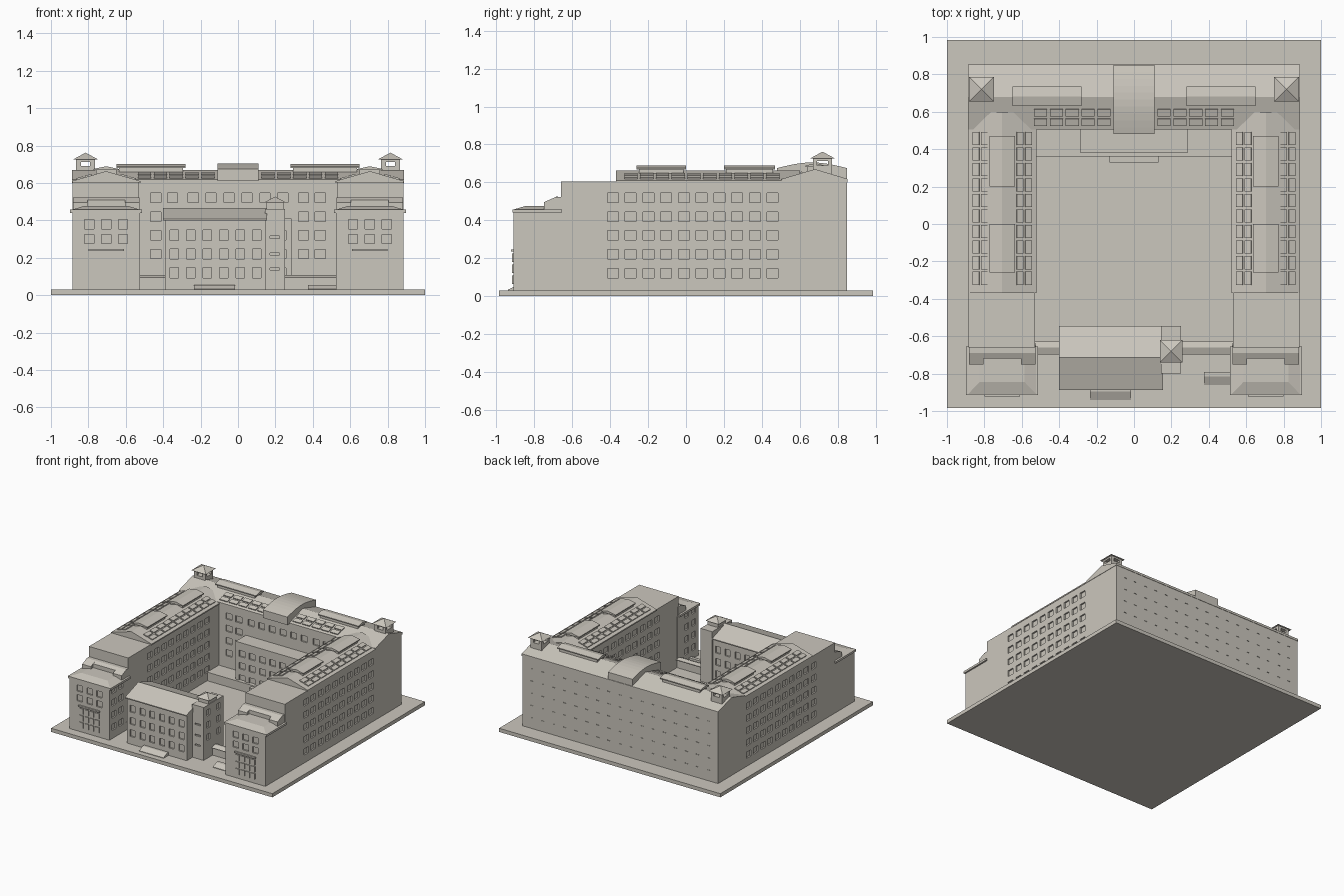
import bpy, bmesh, math
from mathutils import Matrix, Vector

if "Cube" in bpy.data.objects:
    bpy.data.objects.remove(bpy.data.objects["Cube"])

stone = bpy.data.materials.new("warm_grey_stone")
stone.diffuse_color = (0.60, 0.57, 0.51, 1)
stone.use_nodes = True
stone.node_tree.nodes["Principled BSDF"].inputs["Base Color"].default_value = stone.diffuse_color


def finish(name, bm):
    bmesh.ops.recalc_face_normals(bm, faces=bm.faces)
    me = bpy.data.meshes.new(name)
    bm.to_mesh(me)
    bm.free()
    me.materials.append(stone)
    ob = bpy.data.objects.new(name, me)
    bpy.context.collection.objects.link(ob)
    return ob


def add_box(bm, x0, x1, y0, y1, z0, z1):
    m = Matrix.Translation(((x0 + x1) / 2, (y0 + y1) / 2, (z0 + z1) / 2)) @ \
        Matrix.Diagonal((abs(x1 - x0), abs(y1 - y0), abs(z1 - z0), 1))
    bmesh.ops.create_cube(bm, size=1, matrix=m)


def boxes(name, items):
    bm = bmesh.new()
    for b in items:
        add_box(bm, *b)
    return finish(name, bm)


def extrude(name, pts, vec):
    """Closed 3D outline swept along vec."""
    bm = bmesh.new()
    f = bm.faces.new([bm.verts.new(p) for p in pts])
    r = bmesh.ops.extrude_face_region(bm, geom=[f])
    bmesh.ops.translate(bm, vec=vec, verts=[v for v in r["geom"] if isinstance(v, bmesh.types.BMVert)])
    return finish(name, bm)


def along_x(name, x0, x1, yz):
    return extrude(name, [(x0, y, z) for y, z in yz], (x1 - x0, 0, 0))


def along_y(name, y0, y1, xz):
    return extrude(name, [(x, y0, z) for x, z in xz], (0, y1 - y0, 0))


def frustum(name, lo, hi, z0, z1):
    """Hipped solid between two rectangles (x0, x1, y0, y1)."""
    bm = bmesh.new()
    ring = lambda r, z: [bm.verts.new((r[i], r[j], z)) for i, j in ((0, 2), (1, 2), (1, 3), (0, 3))]
    a, b = ring(lo, z0), ring(hi, z1)
    bm.faces.new(a)
    bm.faces.new(b)
    for i in range(4):
        j = (i + 1) % 4
        bm.faces.new((a[i], a[j], b[j], b[i]))
    bmesh.ops.remove_doubles(bm, verts=bm.verts, dist=1e-5)
    return finish(name, bm)


def carve(ob, items):
    """Cut window recesses into a solid."""
    cutter = boxes("window_cutter", items)
    cutter.hide_render = True
    mod = ob.modifiers.new("windows", 'BOOLEAN')
    mod.operation, mod.solver, mod.object = 'DIFFERENCE', 'EXACT', cutter
    bpy.context.view_layer.objects.active = ob
    bpy.ops.object.modifier_apply(modifier=mod.name)
    bpy.data.objects.remove(cutter)


def win_x(x, ys, zs, w, h, d=0.012):
    return [(x - d, x + d, y - w / 2, y + w / 2, z - h / 2, z + h / 2) for y in ys for z in zs]


def win_y(y, xs, zs, w, h, d=0.012):
    return [(x - w / 2, x + w / 2, y - d, y + d, z - h / 2, z + h / 2) for x in xs for z in zs]


floors = [0.12 + 0.1 * i for i in range(5)]
bays = [-0.385 + 0.0935 * i for i in range(10)]

# Ground slab
boxes("ground_slab", [(-1, 1, -0.985, 0.985, 0, 0.03)])

# Main U-shaped block with window recesses
half = [(0.53, 0.51), (0.53, -0.66), (0.885, -0.66), (0.885, 0.85)]
outline = half + [(-x, y) for x, y in reversed(half)]
main = extrude("main_block", [(x, y, 0.02) for x, y in outline], (0, 0, 0.585))
cuts = []
for s in (-1, 1):
    cuts += win_x(s * 0.885, bays, floors, 0.058, 0.05)
    cuts += win_x(s * 0.53, bays[:9], floors, 0.058, 0.05)
    cuts += win_y(0.51, [s * 0.35, s * 0.44], floors[1:], 0.055, 0.05)
cuts += win_y(0.51, [-0.24 + 0.096 * i for i in range(6)], [0.52], 0.055, 0.05)
cuts += win_y(0.85, [-0.8 + 0.1 * i for i in range(17)], floors, 0.025, 0.006, 0.004)
carve(main, cuts)

# Roof of the rear range, with eaves
along_x("rear_roof", -0.888, 0.888, [(0.505, 0.60), (0.505, 0.618), (0.68, 0.67), (0.853, 0.618), (0.853, 0.60)])

# Central curved dormer on the rear roof
arc = [(0.48 + 0.37 * i / 10, 0.675 + 0.03 * math.sin(math.pi * i / 10)) for i in range(11)]
along_x("central_dormer", -0.11, 0.11, [(0.48, 0.61)] + arc + [(0.85, 0.61)])


def slope_panels(name, spots, size, rot):
    bm = bmesh.new()
    for p in spots:
        m = Matrix.Translation(p) @ rot @ Matrix.Diagonal((*size, 1))
        bmesh.ops.create_cube(bm, size=1, matrix=m)
    return finish(name, bm)


# Raised window panels on the front slope of the rear roof
pitch = math.atan2(0.052, 0.175)
spots = [(s * (0.16 + 0.085 * i), y, 0.618 + (y - 0.505) * 0.297 + 0.002)
         for s in (-1, 1) for i in range(5) for y in (0.545, 0.595)]
slope_panels("rear_roof_panels", spots, (0.07, 0.038, 0.012), Matrix.Rotation(pitch, 4, 'X'))

for s, side in ((-1, "left"), (1, "right")):
    c = s * 0.705
    # Wing roof with eaves
    along_y(side + "_wing_roof", -0.37, 0.60, [(c - 0.183, 0.60), (c - 0.183, 0.61), (c, 0.663),
                                               (c + 0.183, 0.61), (c + 0.183, 0.60)])
    # Raised window panels on both wing slopes
    for d in (-1, 1):
        spots = [(c + d * off, -0.29 + 0.083 * i, 0.663 - off * 0.29 + 0.002)
                 for off in (0.095, 0.14) for i in range(10)]
        slope_panels(f"{side}_wing_panels_{'outer' if d == s else 'inner'}", spots, (0.036, 0.07, 0.012),
                     Matrix.Rotation(d * math.atan(0.29), 4, 'Y'))
    # Ridge skylights of the wing
    for i, (y0, y1) in enumerate(((-0.26, 0.0), (0.2, 0.47))):
        boxes(f"{side}_skylight_base_{i}", [(c - 0.055, c + 0.055, y0 + 0.012, y1 - 0.012, 0.62, 0.672)])
        along_y(f"{side}_skylight_cap_{i}", y0, y1, [(c - 0.068, 0.668), (c - 0.068, 0.675), (c, 0.689),
                                                     (c + 0.068, 0.675), (c + 0.068, 0.668)])
    # Ridge skylight of the rear range
    xa, xb = sorted((s * 0.28, s * 0.65))
    boxes(side + "_rear_skylight_base", [(xa + 0.015, xb - 0.015, 0.64, 0.725, 0.63, 0.685)])
    along_x(side + "_rear_skylight_cap", xa, xb, [(0.63, 0.68), (0.63, 0.688), (0.682, 0.701),
                                                  (0.735, 0.688), (0.735, 0.68)])
    # Corner cupola: base, four posts, pyramid cap
    x, y = s * 0.815, 0.72
    parts = [(x - 0.05, x + 0.05, y - 0.05, y + 0.05, 0.61, 0.69),
             (x - 0.05, x + 0.05, y - 0.05, y + 0.05, 0.713, 0.728)]
    parts += [(x + i * 0.05, x + i * 0.025, y + j * 0.05, y + j * 0.03, 0.68, 0.72) for i in (-1, 1) for j in (-1, 1)]
    boxes(side + "_cupola", parts)
    frustum(side + "_cupola_cap", (x - 0.066, x + 0.066, y - 0.066, y + 0.066), (x, x, y, y), 0.726, 0.762)

    # Front pavilion with windows
    pav = boxes(side + "_pavilion", [(c - 0.18, c + 0.18, -0.91, -0.64, 0.02, 0.445)])
    carve(pav, win_y(-0.91, [c - 0.09, c, c + 0.09], [0.3, 0.38], 0.05, 0.05)
          + win_x(s * 0.525, [-0.85, -0.76], floors[:4], 0.05, 0.05))
    boxes(side + "_pavilion_cornice", [(c - 0.193, c + 0.193, -0.915, -0.655, 0.44, 0.457)])
    frustum(side + "_pavilion_hip", (c - 0.185, c + 0.185, -0.912, -0.655),
            (c - 0.12, c + 0.12, -0.845, -0.655), 0.456, 0.476)
    # Stepped attic behind the pavilion roof
    prof = [(-0.75, 0.45), (-0.75, 0.495), (-0.69, 0.522), (-0.65, 0.522), (-0.65, 0.45)]
    for k, d in enumerate((-1, 1)):
        xa, xb = sorted((c + d * 0.10, c + d * 0.178))
        along_x(f"{side}_attic_end_{k}", xa, xb, prof)
    along_x(side + "_attic_middle", c - 0.10, c + 0.10, [(-0.72, 0.45), (-0.72, 0.508)] + prof[2:])
    # Projecting entrance bay of the pavilion: sill, lintel and glazed panels
    bay = [(c - 0.095, c + 0.095, -0.922, -0.90, 0.235, 0.247)]
    bay += [(c + (i - 1.5) * 0.047 - 0.018, c + (i - 1.5) * 0.047 + 0.018, -0.917, -0.90, z, z + 0.045)
            for i in range(4) for z in (0.065, 0.122, 0.179)]
    boxes(side + "_entrance_bay", bay)

# Low block and terrace in front of the rear range
court = boxes("courtyard_block", [(-0.287, 0.287, 0.38, 0.515, 0.02, 0.41)])
carve(court, win_y(0.38, [-0.23 + 0.092 * i for i in range(6)], floors[:3], 0.055, 0.05))
boxes("courtyard_terrace", [(-0.535, 0.535, 0.36, 0.515, 0.02, 0.10)])
boxes("courtyard_porch", [(-0.13, 0.13, 0.33, 0.365, 0.02, 0.09)])

# Gatehouse with gable roof
gate = along_x("gatehouse", -0.39, 0.15, [(-0.875, 0.02), (-0.875, 0.40), (-0.715, 0.455),
                                          (-0.555, 0.40), (-0.555, 0.02)])
gx = [-0.34 + 0.088 * i for i in range(6)]
carve(gate, win_y(-0.875, gx, floors[:3], 0.045, 0.055) + win_y(-0.555, gx, floors[:3], 0.045, 0.055)
      + win_x(-0.39, [-0.8, -0.715, -0.63], floors[:3], 0.045, 0.055))
along_x("gatehouse_roof", -0.40, 0.155, [(-0.888, 0.398), (-0.888, 0.406), (-0.715, 0.466),
                                         (-0.545, 0.406), (-0.545, 0.398)])

# Stair tower beside the gatehouse
tower = boxes("stair_tower", [(0.145, 0.25, -0.80, -0.545, 0.02, 0.462)])
carve(tower, win_y(-0.80, [0.197], [0.14, 0.22, 0.31], 0.05, 0.012)
      + win_x(0.25, [-0.74, -0.61], [0.2, 0.3, 0.4], 0.04, 0.05))
boxes("tower_lantern", [(0.153, 0.245, -0.73, -0.63, 0.45, 0.497)])
frustum("tower_cap", (0.138, 0.258, -0.74, -0.62), (0.198, 0.198, -0.68, -0.68), 0.495, 0.527)

# Low gabled link passages and entrance steps
for name, xa, xb in (("left_link", -0.53, -0.385), ("right_link", 0.245, 0.53)):
    along_x(name, xa, xb, [(-0.685, 0.02), (-0.685, 0.094), (-0.697, 0.094), (-0.66, 0.108),
                           (-0.628, 0.1), (-0.628, 0.094), (-0.64, 0.094), (-0.64, 0.02)])
for name, xa, xb, y in (("gatehouse_steps", -0.235, -0.015, -0.94), ("side_steps", 0.375, 0.525, -0.86)):
    along_x(name, xa, xb, [(y, 0.025), (y, 0.034), (y + 0.045, 0.055), (y + 0.07, 0.055), (y + 0.07, 0.025)])
